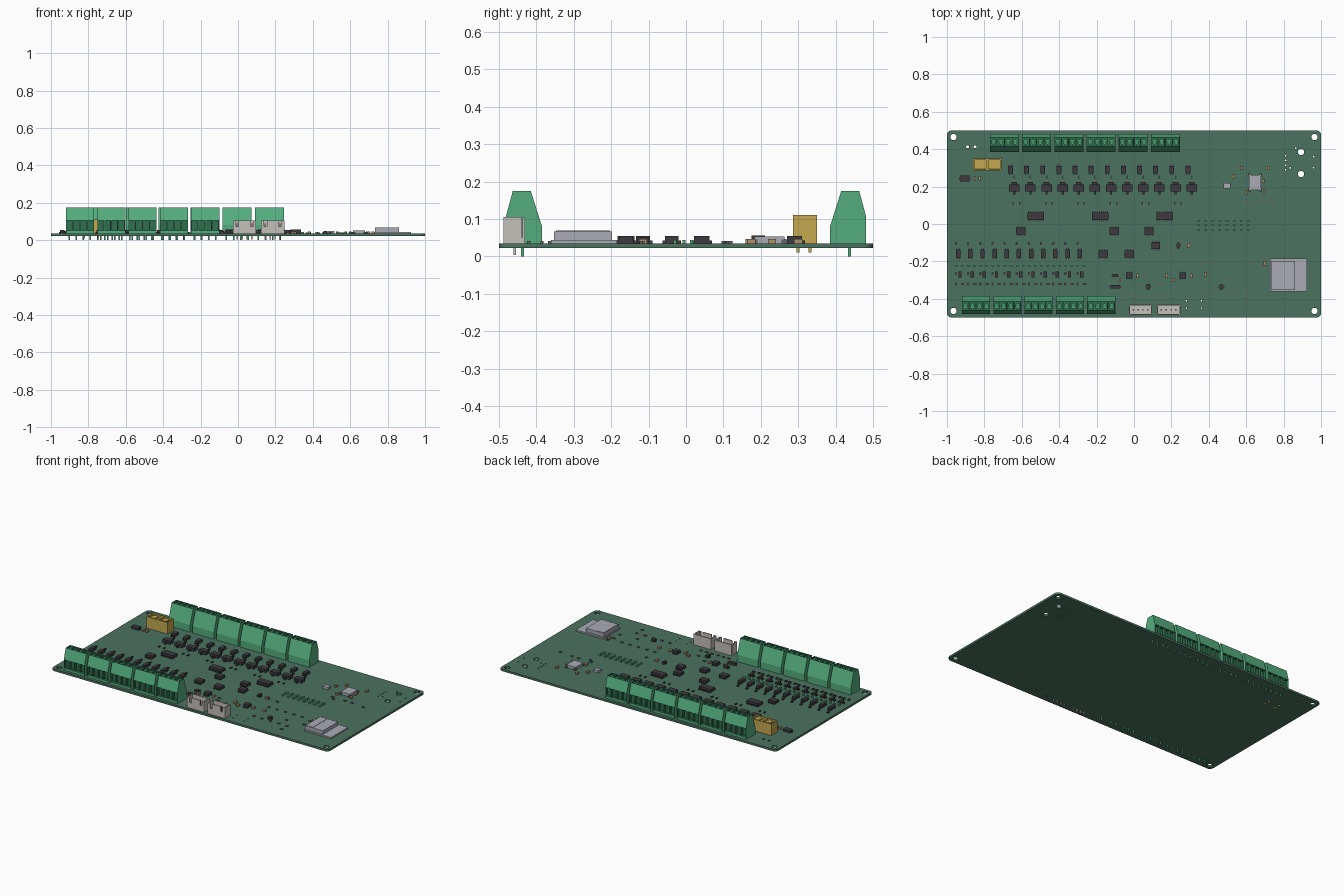
import bpy, bmesh, math
from mathutils import Matrix

if "Cube" in bpy.data.objects:
    bpy.data.objects.remove(bpy.data.objects["Cube"])

TOP, BOTTOM = 0.035, 0.022


def material(name, r, g, b):
    m = bpy.data.materials.new(name)
    m.use_nodes = True
    m.diffuse_color = (r, g, b, 1)
    m.node_tree.nodes["Principled BSDF"].inputs["Base Color"].default_value = (r, g, b, 1)
    return m


board_green = material("board green", 0.07, 0.17, 0.115)
terminal_green = material("terminal green", 0.09, 0.42, 0.21)
deep_green = material("deep green", 0.03, 0.16, 0.08)
chip_black = material("chip black", 0.045, 0.042, 0.05)
lead_grey = material("lead grey", 0.13, 0.13, 0.13)
silver = material("silver", 0.4, 0.41, 0.46)
ivory = material("ivory", 0.56, 0.53, 0.49)
yellow = material("fuse yellow", 0.56, 0.4, 0.08)
tan = material("capacitor tan", 0.42, 0.28, 0.14)


def finish(bm, name, *mats):
    bmesh.ops.recalc_face_normals(bm, faces=bm.faces[:])
    mesh = bpy.data.meshes.new(name)
    bm.to_mesh(mesh)
    bm.free()
    for m in mats:
        mesh.materials.append(m)
    ob = bpy.data.objects.new(name, mesh)
    bpy.context.collection.objects.link(ob)
    return ob


def add_box(bm, x, y, w, d, z0, z1):
    mat = Matrix.Translation((x, y, (z0 + z1) / 2)) @ Matrix.Diagonal((w, d, z1 - z0, 1))
    bmesh.ops.create_cube(bm, size=1, matrix=mat)


def boxes(name, items, mat):
    bm = bmesh.new()
    for item in items:
        add_box(bm, *item)
    return finish(bm, name, mat)


def cylinders(name, items, mat, sides=10):
    bm = bmesh.new()
    for x, y, r, z0, z1 in items:
        bmesh.ops.create_cone(bm, cap_ends=True, segments=sides, radius1=r, radius2=r,
                              depth=z1 - z0, matrix=Matrix.Translation((x, y, (z0 + z1) / 2)))
    return finish(bm, name, mat)


def circle(x, y, r, n=16):
    return [(x + r * math.cos(math.tau * i / n), y + r * math.sin(math.tau * i / n)) for i in range(n)]


# Board: rounded outline with drilled holes
outline = []
for i, (sx, sy) in enumerate([(1, 1), (-1, 1), (-1, -1), (1, -1)]):
    for k in range(6):
        a = math.pi / 2 * (i + k / 5)
        outline.append((sx * 0.975 + 0.025 * math.cos(a), sy * 0.475 + 0.025 * math.sin(a)))
holes = [circle(sx * 0.965, sy * 0.465, 0.017) for sx in (-1, 1) for sy in (-1, 1)]
holes += [circle(0.893, y, 0.017) for y in (0.385, 0.267)]
holes += [circle(x, 0.413, 0.008, 10) for x in (-0.89, -0.85)]
holes += [circle(0.81, y, 0.005, 8) for y in (0.29, 0.315, 0.34, 0.365)]
holes += [circle(x, y, 0.005, 8) for x, y in [(0.865, 0.405), (0.835, 0.3), (0.96, 0.36), (0.96, 0.3)]]
holes += [circle(0.28 + 0.08 * i, y, 0.004, 8) for i in range(2) for y in (-0.41, -0.45)]
curve = bpy.data.curves.new("board", "CURVE")
curve.dimensions = "2D"
curve.fill_mode = "BOTH"
curve.extrude = (TOP - BOTTOM) / 2
for loop in [outline] + holes:
    spline = curve.splines.new("POLY")
    spline.points.add(len(loop) - 1)
    for p, (x, y) in zip(spline.points, loop):
        p.co = (x, y, 0, 1)
    spline.use_cyclic_u = True
curve.materials.append(board_green)
board = bpy.data.objects.new("board", curve)
board.location.z = (TOP + BOTTOM) / 2
bpy.context.collection.objects.link(board)
bpy.ops.object.select_all(action="DESELECT")
board.select_set(True)
bpy.context.view_layer.objects.active = board
bpy.ops.object.convert(target="MESH")

# Screw terminal blocks: profile swept over the poles, with recessed wire and screw openings
PROFILE = [(0.0, TOP), (0.0, 0.08), (0.03, 0.175), (0.078, 0.175),
           (0.096, 0.108), (0.096, 0.048), (0.096, TOP)]
POLES = 4


def terminal(name, x0, width, side):
    bm = bmesh.new()
    step = width / POLES
    rings = [[bm.verts.new((x0 + step * i, side * (0.385 + d), z)) for d, z in PROFILE]
             for i in range(POLES + 1)]
    openings = []
    for a, b in zip(rings, rings[1:]):
        for k in range(len(PROFILE)):
            j = (k + 1) % len(PROFILE)
            f = bm.faces.new((a[k], a[j], b[j], b[k]))
            if k in (2, 4):
                openings.append(f)
    bm.faces.new(rings[0])
    bm.faces.new(rings[-1][::-1])
    bmesh.ops.recalc_face_normals(bm, faces=bm.faces[:])
    bmesh.ops.inset_individual(bm, faces=openings, thickness=0.004)
    walls = bmesh.ops.inset_individual(bm, faces=openings, thickness=0.0005, depth=-0.018)["faces"]
    for f in openings + walls:
        f.material_index = 1
    finish(bm, name, terminal_green, deep_green)
    centres = [x0 + step * (i + 0.5) for i in range(POLES)]
    y = side * 0.439
    cylinders(name + "_screws", [(x, y, 0.0135, 0.155, 0.17) for x in centres], terminal_green, 12)
    boxes(name + "_slots", [(x, y, 0.022, 0.004, 0.169, 0.1715) for x in centres], deep_green)
    boxes(name + "_pins", [(x, side * 0.437, 0.008, 0.008, 0, TOP) for x in centres], terminal_green)


for i in range(5):
    terminal(f"front_terminal_{i + 1}", -0.92 + 0.1675 * i, 0.15, -1)
for i in range(6):
    terminal(f"back_terminal_{i + 1}", -0.77 + 0.172 * i, 0.155, 1)

# Yellow power block with two screw recesses
bm = bmesh.new()
for x in (-0.823, -0.747):
    add_box(bm, x, 0.318, 0.076, 0.065, TOP, 0.11)
bm.normal_update()
lids = [f for f in bm.faces if f.normal.z > 0.9]
bmesh.ops.inset_individual(bm, faces=lids, thickness=0.01)
bmesh.ops.inset_individual(bm, faces=lids, thickness=0.0005, depth=-0.012)
finish(bm, "power_block", yellow)
cylinders("power_screws", [(x, 0.318, 0.019, 0.095, 0.106) for x in (-0.823, -0.747)], yellow, 12)
boxes("power_pins", [(x, y, 0.008, 0.008, 0.01, TOP) for x in (-0.823, -0.747) for y in (0.3, 0.332)], yellow)

# Open pin headers
for i, cx in enumerate((0.035, 0.185)):
    parts = [(cx, -0.459, 0.125, 0.057, TOP, 0.05), (cx, -0.434, 0.125, 0.007, TOP, 0.105)]
    parts += [(cx + s * 0.059, -0.463, 0.007, 0.05, TOP, 0.105) for s in (-1, 1)]
    parts += [(cx, -0.484, 0.125, 0.007, TOP, 0.072), (cx, -0.484, 0.062, 0.007, 0.072, 0.105)]
    parts += [(cx + s * 0.054, -0.484, 0.017, 0.007, 0.072, 0.105) for s in (-1, 1)]
    boxes(f"pin_header_{i + 1}", parts, ivory)
    pins = [(cx + 0.026 * (k - 1.5), -0.458, 0.007, 0.007, 0.003, 0.09) for k in range(4)]
    boxes(f"header_pins_{i + 1}", pins, ivory)

# Wireless module and small shielded parts
boxes("module_base", [(0.826, -0.273, 0.197, 0.176, TOP, 0.044)], silver)
boxes("module_shield", [(0.796, -0.275, 0.128, 0.155, 0.044, 0.067)], silver)
boxes("module_step", [(0.76, -0.275, 0.05, 0.145, 0.067, 0.069)], silver)
boxes("square_shield", [(0.647, 0.223, 0.066, 0.08, TOP, 0.053), (0.497, 0.205, 0.038, 0.028, TOP, 0.05)], silver)
boxes("shield_feet", [(0.647 + sx * 0.03, 0.223 + sy * 0.04, 0.014, 0.016, TOP, 0.045)
                      for sx in (-1, 1) for sy in (-1, 1)], lead_grey)

# Chips with legs along both long sides
bodies, legs = [], []


def chip(x, y, w, d, n, h=0.055):
    bodies.append((x, y, w, d * 0.74, TOP + 0.003, h))
    for k in range(n):
        px = x + w * ((k + 0.5) / n - 0.5)
        legs.append((px, y, w / n * 0.45, d, TOP, TOP + 0.007))


for x in (-0.525, -0.18, 0.165):
    chip(x, 0.042, 0.088, 0.056, 8)
for x, y in [(-0.605, -0.038), (-0.105, -0.038), (0.08, -0.038), (-0.165, -0.16), (-0.025, -0.16)]:
    chip(x, y, 0.05, 0.05, 4)
chip(0.117, -0.115, 0.045, 0.052, 4)
chip(-0.025, -0.275, 0.036, 0.044, 3)
chip(0.26, -0.275, 0.036, 0.044, 3)

# Repeated driver rows
for i in range(12):
    x = -0.66 + 0.0862 * i
    chip(x, 0.29, 0.026, 0.055, 2)
    bodies.append((x + 0.02, 0.193, 0.056, 0.036, TOP, 0.056))
    legs += [(x + 0.02, 0.167, 0.012, 0.016, TOP, 0.045), (x + 0.02, 0.217, 0.03, 0.014, TOP, 0.045)]
    legs.append((x + 0.02, 0.25, 0.008, 0.016, TOP, 0.041))
    if i % 2 == 0:
        legs += [(x + s, 0.11, 0.008, 0.016, TOP, 0.041) for s in (0.015, 0.05)]
for i in range(11):
    x = -0.94 + 0.065 * i
    chip(x, -0.16, 0.024, 0.062, 2)
    bodies.append((x + 0.01, -0.27, 0.018, 0.034, TOP, 0.047))
    legs += [(x - 0.012, y, 0.012, 0.016, TOP, 0.042) for y in (-0.105, -0.265, -0.32)]
    legs.append((x + 0.025, -0.32, 0.02, 0.01, TOP, 0.042))

# Single small packages
for x, y, w, d in [(-0.905, 0.243, 0.05, 0.03), (-0.1, -0.336, 0.05, 0.02), (0.077, -0.336, 0.018, 0.03),
                   (-0.1, -0.275, 0.028, 0.018), (0.467, -0.336, 0.02, 0.026), (0.237, -0.115, 0.014, 0.03)]:
    bodies.append((x, y, w, d, TOP, 0.05))
    legs.append((x, y, w + 0.012, d * 0.5, TOP, 0.042))
boxes("chip_bodies", bodies, chip_black)
boxes("chip_legs", legs, chip_black)

# Resistors scattered between the larger parts
resistors = [(0.6, 0.12), (0.62, 0.1), (0.69, 0.12), (0.74, 0.12), (0.83, 0.11), (0.3, -0.115), (0.37, -0.12),
             (0.68, -0.23), (0.68, -0.29), (0.7, -0.19), (0.61, -0.42), (0.56, -0.3), (0.06, -0.275), (0.13, -0.315)]
resistors += [(0.37 + 0.06 * i, y) for i in range(5) for y in (-0.21, -0.365)]
resistors += [(-0.04 + 0.04 * i, -0.385) for i in range(6)]
boxes("resistors", [(x, y, 0.016, 0.009, TOP, 0.041) for x, y in resistors], lead_grey)

# Capacitors
caps = [(-0.85, 0.243), (-0.825, 0.243), (0.575, 0.3), (0.72, 0.3), (0.69, 0.23), (0.53, 0.255), (0.6, 0.17),
        (0.695, 0.175), (-0.075, -0.3), (0.02, -0.275), (0.175, -0.275), (0.21, -0.3), (0.305, -0.275),
        (0.29, -0.115), (0.7, -0.21), (0.38, -0.27)]
boxes("capacitors", [(x, y, 0.013, 0.022, TOP, 0.047) for x, y in caps], tan)

# Grid of small indicator lights
lights = [(0.345 + 0.038 * i, y) for i in range(8) for y in (0.015, -0.005, -0.03)]
lights += [(-0.95 + 0.0325 * i, -0.222) for i in range(22)]
boxes("indicator_lights", [(x, y, 0.014, 0.008, TOP, 0.044) for x, y in lights], terminal_green)
